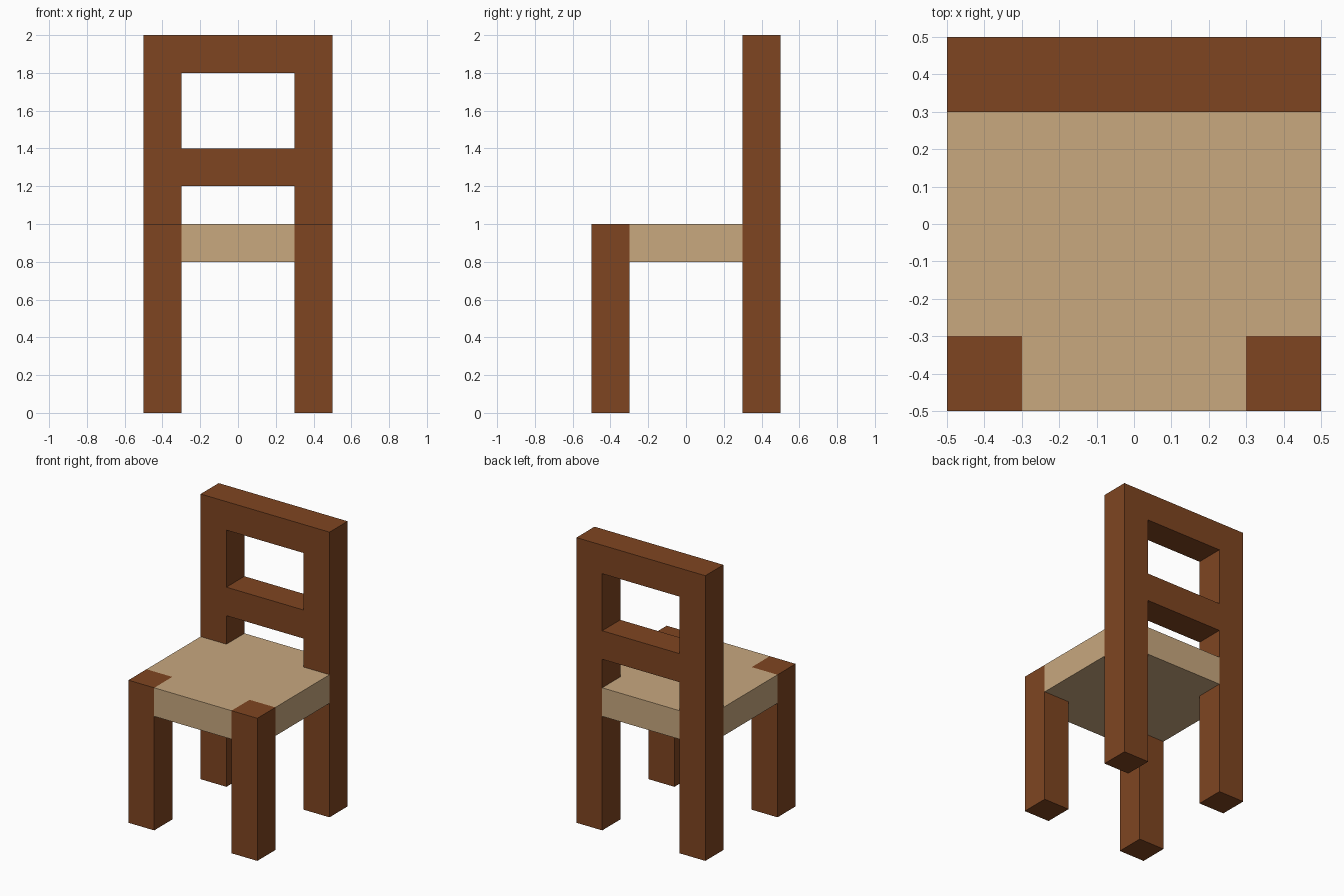
import bpy, bmesh

if "Cube" in bpy.data.objects:
    bpy.data.objects.remove(bpy.data.objects["Cube"])


def material(name, rgb):
    m = bpy.data.materials.new(name)
    m.diffuse_color = (*rgb, 1)
    m.use_nodes = True
    m.node_tree.nodes["Principled BSDF"].inputs["Base Color"].default_value = m.diffuse_color
    return m


dark_wood = material("dark brown wood", (0.212, 0.0595, 0.0152))
light_wood = material("light tan wood", (0.578, 0.392, 0.212))


def prism(name, outline, z0, z1, mat):
    """Extrude a counter-clockwise xy outline from z0 to z1."""
    bm = bmesh.new()
    face = bm.faces.new([bm.verts.new((x, y, z0)) for x, y in outline])
    top = bmesh.ops.extrude_face_region(bm, geom=[face])["geom"]
    bmesh.ops.translate(bm, vec=(0, 0, z1 - z0),
                        verts=[v for v in top if isinstance(v, bmesh.types.BMVert)])
    bmesh.ops.recalc_face_normals(bm, faces=bm.faces)
    mesh = bpy.data.meshes.new(name)
    bm.to_mesh(mesh)
    bm.free()
    mesh.materials.append(mat)
    obj = bpy.data.objects.new(name, mesh)
    bpy.context.collection.objects.link(obj)
    return obj


def box(name, x0, x1, y0, y1, z0, z1, mat):
    return prism(name, [(x0, y0), (x1, y0), (x1, y1), (x0, y1)], z0, z1, mat)


IN, OUT = 0.3, 0.5  # inner and outer faces of the legs

# Legs: short at the front, full height at the back
for side, x0, x1 in (("left", -OUT, -IN), ("right", IN, OUT)):
    box("front_leg_" + side, x0, x1, -OUT, -IN, 0, 1, dark_wood)
    box("back_leg_" + side, x0, x1, IN, OUT, 0, 2, dark_wood)

# Back rest rails between the back legs
box("middle_rail", -IN, IN, IN, OUT, 1.2, 1.4, dark_wood)
box("top_rail", -IN, IN, IN, OUT, 1.8, 2.0, dark_wood)

# Seat: square slab with its corners notched around the legs
seat_outline = []
for sx, sy in ((1, 1), (-1, 1), (-1, -1), (1, -1)):
    corner = [(OUT * sx, IN * sy), (IN * sx, IN * sy), (IN * sx, OUT * sy)]
    seat_outline += corner if sx * sy > 0 else corner[::-1]
prism("seat", seat_outline, 0.8, 1.0, light_wood)
